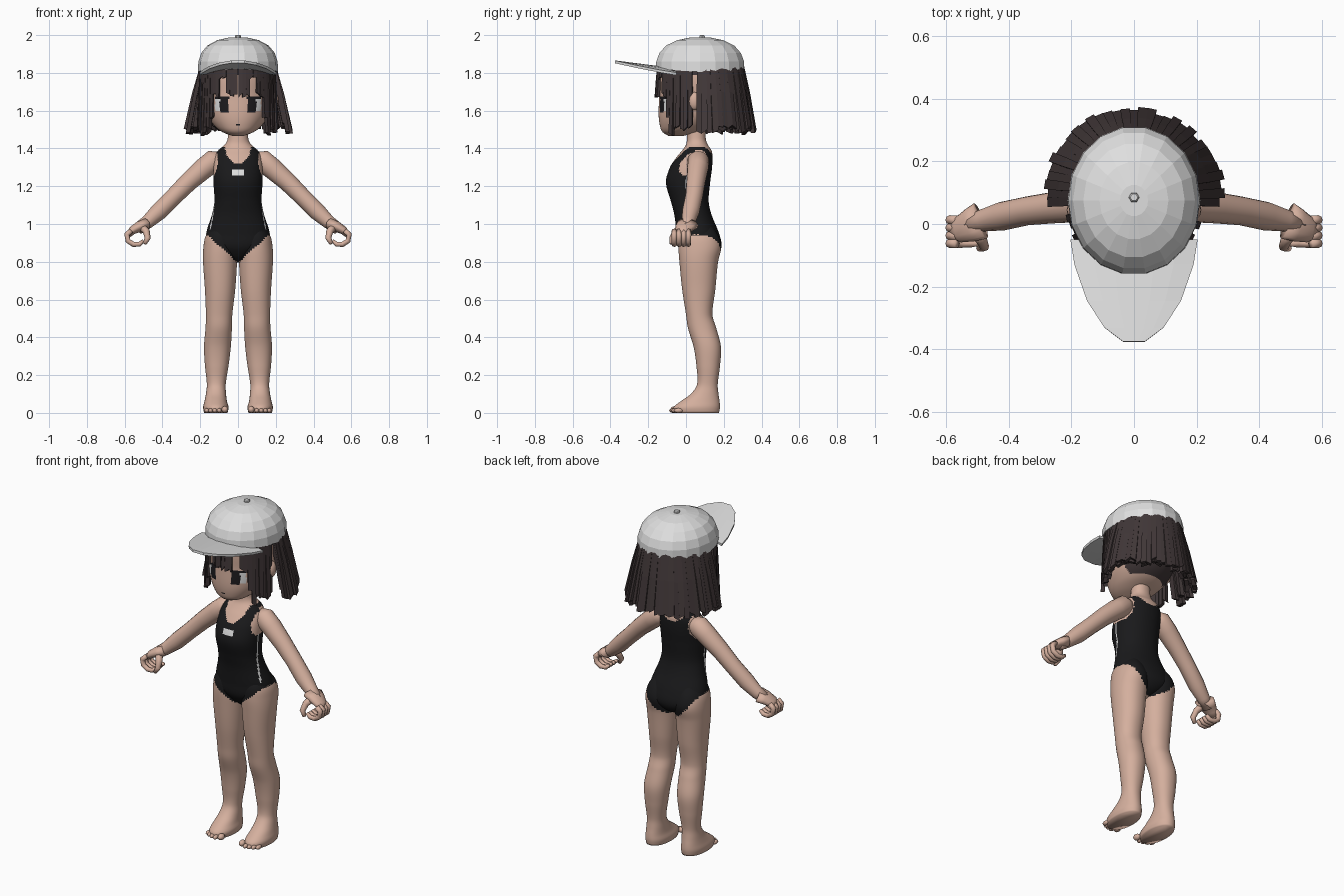
import bpy, bmesh, math, random
from mathutils import Vector

if "Cube" in bpy.data.objects:
    bpy.data.objects.remove(bpy.data.objects["Cube"])

random.seed(4)


def material(name, col):
    m = bpy.data.materials.new(name)
    m.diffuse_color = (*col, 1)
    m.use_nodes = True
    m.node_tree.nodes["Principled BSDF"].inputs["Base Color"].default_value = m.diffuse_color
    return m


SKIN = material("skin", (0.66, 0.43, 0.34))
SUIT = material("black_fabric", (0.010, 0.010, 0.011))
LIGHT = material("light_grey", (0.74, 0.74, 0.74))
HAIR = material("dark_brown_hair", (0.052, 0.038, 0.039))
EYE = material("eye_black", (0.012, 0.011, 0.013))


def finish(name, bm, mats, rule=None, smooth=True):
    bmesh.ops.recalc_face_normals(bm, faces=bm.faces)
    for f in bm.faces:
        f.smooth = smooth
        if rule:
            f.material_index = rule(*f.calc_center_median())
    me = bpy.data.meshes.new(name)
    bm.to_mesh(me)
    bm.free()
    for m in mats:
        me.materials.append(m)
    ob = bpy.data.objects.new(name, me)
    bpy.context.collection.objects.link(ob)
    return ob


def skin_rings(bm, rings):
    """Join rings of points into a capped skin."""
    vs = [[bm.verts.new(p) for p in r] for r in rings]
    n = len(vs[0])
    for a, b in zip(vs, vs[1:]):
        for i in range(n):
            bm.faces.new((a[i], a[(i + 1) % n], b[(i + 1) % n], b[i]))
    bm.faces.new(vs[0])
    bm.faces.new(vs[-1])


def hermite(keys, z):
    """Smooth interpolation of key rows by their first value."""
    i = max(k for k in range(len(keys) - 1) if keys[k][0] <= z)

    def slope(k, c):
        a, b = keys[max(k - 1, 0)], keys[min(k + 1, len(keys) - 1)]
        return (b[c] - a[c]) / (b[0] - a[0])
    h = keys[i + 1][0] - keys[i][0]
    t = (z - keys[i][0]) / h
    return [(2*t**3 - 3*t*t + 1) * keys[i][c] + (t**3 - 2*t*t + t) * h * slope(i, c)
            + (3*t*t - 2*t**3) * keys[i + 1][c] + (t**3 - t*t) * h * slope(i + 1, c)
            for c in range(1, 5)]


def loft(name, keys, mats, rule=None, seg=96, dz=0.008, sx=1, power=0.93):
    """Stack of rounded sections: rows are z, x0, x1, y0, y1."""
    z0, z1 = keys[0][0], keys[-1][0]
    n = round((z1 - z0) / dz)
    rings = []
    for k in range(n + 1):
        z = z0 + (z1 - z0) * k / n
        x0, x1, y0, y1 = hermite(keys, min(z, z1 - 1e-6))
        ring = []
        for i in range(seg):
            a = 2 * math.pi * (i + 0.5) / seg
            c, s = (math.copysign(abs(v)**power, v) for v in (math.cos(a), math.sin(a)))
            ring.append((sx * ((x0 + x1) / 2 + c * (x1 - x0) / 2),
                         (y0 + y1) / 2 + s * (y1 - y0) / 2, z))
        rings.append(ring)
    bm = bmesh.new()
    skin_rings(bm, rings)
    return finish(name, bm, mats, rule)


def tube(bm, path, radii, seg=12, flat=1.0):
    """Sweep a circle along a path; flat scales it along y."""
    pts = [Vector(p) for p in path]
    rings = []
    for i, p in enumerate(pts):
        d = (pts[min(i + 1, len(pts) - 1)] - pts[max(i - 1, 0)]).normalized()
        v = Vector((0, 1, 0))
        v = (v - d * v.dot(d)).normalized()
        u = d.cross(v)
        rings.append([p + radii[i] * (u * math.cos(a) + v * flat * math.sin(a))
                      for a in (2 * math.pi * k / seg for k in range(seg))])
    skin_rings(bm, rings)


def ball(bm, loc, size, seg=12):
    r = bmesh.ops.create_uvsphere(bm, u_segments=seg, v_segments=8, radius=1)
    for v in r["verts"]:
        v.co = Vector(loc) + Vector(c * s for c, s in zip(v.co, size))


# Swimsuit regions: 0 skin, 1 fabric, 2 light trim
def suit_rule(x, y, z):
    a, front = abs(x), y < 0.05
    hem = 0.795 + 0.9 * a if front else 0.80 + 5 * a * a
    if z < hem or z > 1.408:
        return 0
    if (a / 0.068)**2 + ((z - 1.41) / (0.09 if front else 0.05))**2 < 1:
        return 0
    if ((a - 0.157) / (0.05 if front else 0.065))**2 + ((z - 1.34) / 0.1)**2 < 1:
        return 0
    if a < 0.031 and y < 0 and 1.257 < z < 1.29:
        return 2
    if a > 0.09 and abs(y - 0.005) < 0.005 and 0.97 < z < 1.27:
        return 2
    return 1


BODY = [SKIN, SUIT, LIGHT]


def sym(rows):
    return [(z, -w, w, y0, y1) for z, w, y0, y1 in rows]


# Torso and neck
loft("torso", sym([
    (.795, .02, .03, .10), (.83, .08, -.01, .16), (.88, .16, -.042, .188),
    (.95, .168, -.05, .175), (1.05, .138, -.062, .135), (1.12, .125, -.08, .12),
    (1.22, .13, -.106, .128), (1.30, .13, -.085, .138), (1.36, .122, -.045, .14),
    (1.39, .105, -.02, .135), (1.42, .07, 0, .115), (1.45, .055, .005, .105),
    (1.56, .05, .01, .10)]), BODY, suit_rule)

LEG = [(0, .055, .18, -.06, .175), (.03, .05, .185, -.066, .18), (.06, .058, .178, -.03, .178),
       (.10, .063, .17, .025, .172), (.15, .065, .165, .058, .168), (.25, .05, .175, .055, .18),
       (.35, .038, .18, .04, .185), (.45, .032, .172, .01, .16), (.52, .03, .17, 0, .14),
       (.65, .015, .175, -.02, .155), (.80, .005, .185, -.035, .17),
       (.88, .005, .183, -.04, .187), (.94, .02, .17, -.035, .17), (1.0, .05, .13, -.01, .13)]

for side, s in (("left", 1), ("right", -1)):
    # Leg with foot, and toes
    loft(side + "_leg", LEG, BODY, suit_rule, seg=48, dz=0.01, sx=s)
    bm = bmesh.new()
    for i, (x, y) in enumerate([(.070, -.058), (.099, -.066), (.123, -.062), (.145, -.053), (.165, -.040)]):
        r = .018 if i == 0 else .0125
        ball(bm, (s * x, y, r), (r, .024, r), 10)
    finish(side + "_toes", bm, [SKIN])
    # Arm
    bm = bmesh.new()
    tube(bm, [(s * .08, .065, 1.35), (s * .13, .065, 1.335), (s * .18, .062, 1.295),
              (s * .26, .052, 1.225), (s * .34, .042, 1.145), (s * .42, .025, 1.065),
              (s * .48, .012, 1.01), (s * .53, -.005, .975)],
         [.035, .058, .056, .050, .046, .046, .036, .032], 16)
    finish(side + "_arm", bm, [SKIN])
    # Hand with curled fingers and thumb
    bm = bmesh.new()
    tube(bm, [(s * .49, .01, 1.0), (s * .525, -.005, .985), (s * .56, -.018, .965), (s * .582, -.022, .94)],
         [.032, .028, .022, .014], 12, 1.9)
    for k in range(4):
        y = -.062 + .025 * k
        tube(bm, [(s * .565, y, .965), (s * .588, y, .945), (s * .582, y, .91), (s * .553, y, .892),
                  (s * .522, y, .893), (s * .50, y, .912)], [.014, .015, .014, .014, .013, .009], 8)
    tube(bm, [(s * .51, -.02, .99), (s * .485, -.052, .96), (s * .478, -.072, .925), (s * .495, -.078, .895)],
         [.022, .019, .016, .010], 8)
    finish(side + "_hand", bm, [SKIN])
    # Ear
    bm = bmesh.new()
    ball(bm, (s * .19, .045, 1.65), (.025, .032, .048))
    finish(side + "_ear", bm, [SKIN])


# Head with painted eyes and mouth, and a scalp under the hair
def head_rule(x, y, z):
    a = abs(x)
    if z > 1.79 or (y > 0.10 and z > 1.53):
        return 1
    if y < 0:
        if .05 < a < .096 and 1.592 < z < 1.668 or .045 < a < .122 and 1.658 < z < 1.672:
            return 2
        if .096 < a < .122 and 1.60 < z < 1.66:
            return 3
        if a < .012 and 1.521 < z < 1.53:
            return 2
    return 0


loft("head", sym([
    (1.465, .025, -.09, -.02), (1.485, .08, -.123, .06), (1.52, .125, -.138, .15),
    (1.58, .162, -.145, .22), (1.68, .183, -.142, .26), (1.80, .187, -.14, .275),
    (1.90, .15, -.09, .23)]), [SKIN, HAIR, EYE, LIGHT], head_rule, 128, .007)


# Hair strands fanned around the head; angle 0 is the back, 180 the front
def strand(bm, deg, span, top, bottom, z_end, thick=.022):
    """top and bottom are (x radius, y radius) around the head centre."""
    skew = random.uniform(-.012, .012)
    rings = []
    for t, grow in ((0, 1), (.45, 1.05), (1, .95)):
        z = 1.85 + (z_end - 1.85) * t
        e = t ** .85
        ring = []
        for da, inn in ((-.5, 0), (.5, 0), (.5, thick), (-.5, thick)):
            a = math.radians(deg + da * span * grow)
            rx = top[0] + (bottom[0] - top[0]) * e - inn
            ry = top[1] + (bottom[1] - top[1]) * e - inn
            ring.append((rx * math.sin(a), .08 + ry * math.cos(a), z + da * skew * 2 * t))
        rings.append(ring)
    skin_rings(bm, rings)


bm = bmesh.new()
for layer, count in ((0, 33), (1, 22)):
    span = 190 / count
    for i in range(count):
        off = random.uniform(-.012, .006) + (.008 if (i // 3) % 2 else 0) - layer * .04
        strand(bm, -95 + span * (i + .5), span * 1.12, (.198 - layer * .015, .225 - layer * .015),
               (.285 + off, .288 + off), 1.495 + random.uniform(-.018, .022) + layer * .015)
finish("back_hair", bm, [HAIR], smooth=False)

bm = bmesh.new()
for s in (1, -1):
    for i in range(7):      # side locks
        off = random.uniform(-.008, .008)
        strand(bm, s * (105 + 5.4 * i), 6, (.205, .232), (.218 + off, .238 + off),
               1.49 + random.uniform(-.02, .03) + (.05 if i == 6 else 0))
    for i in range(7):      # fringe, with a parting either side of the middle
        d = 142 + 5.7 * i
        off = random.uniform(-.004, .006)
        strand(bm, s * d, 6, (.20, .232), (.205 + off, .243 + off),
               1.775 if i in (2, 3) else 1.68 + random.uniform(-.01, .012), .015)
finish("front_hair", bm, [HAIR], smooth=False)

# Cap crown in facets
bm = bmesh.new()
skin_rings(bm, [[(rx * math.sin(a), .075 + ry * math.cos(a), z - (.015 * math.cos(a) if k == 0 else 0))
                 for a in (2 * math.pi * (i + .5) / 18 for i in range(18))]
                for k, (z, rx, ry) in enumerate([(1.805, .212, .238), (1.86, .210, .236), (1.905, .195, .219),
                                                 (1.945, .162, .183), (1.973, .110, .124), (1.988, .045, .05)])])
finish("cap_crown", bm, [LIGHT], smooth=False)

# Button on the crown
bm = bmesh.new()
skin_rings(bm, [[(r * math.cos(k * math.pi / 3), .085 + r * math.sin(k * math.pi / 3), z) for k in range(6)]
                for z, r in ((1.98, .017), (1.995, .017), (2.0, .012))])
finish("cap_button", bm, [LIGHT], smooth=False)

# Arched brim
bm = bmesh.new()
rows = []
for y, w in ((-.375, .035), (-.33, .095), (-.245, .15), (-.13, .19), (-.05, .203)):
    rows.append([bm.verts.new((w * u / 3, y, 1.866 - .13 * (y + .375) - .55 * (w * u / 3)**2))
                 for u in range(-3, 4)])
for a, b in zip(rows, rows[1:]):
    for i in range(6):
        bm.faces.new((a[i], a[i + 1], b[i + 1], b[i]))
brim = finish("cap_brim", bm, [LIGHT], smooth=False)
mod = brim.modifiers.new("thickness", 'SOLIDIFY')
mod.thickness = .014
